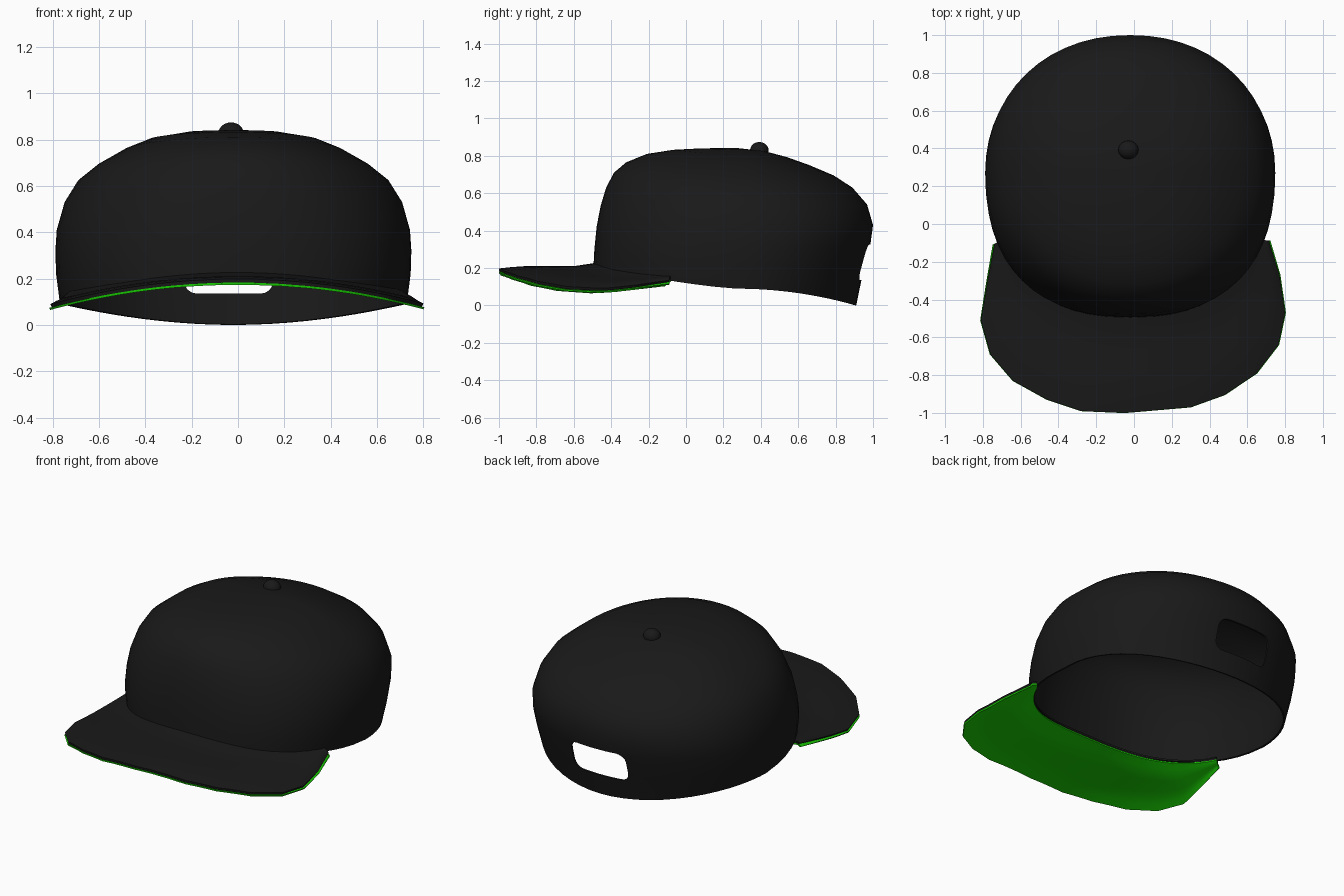
import bpy, bmesh, math

if "Cube" in bpy.data.objects:
    bpy.data.objects.remove(bpy.data.objects["Cube"])


def material(name, rgb):
    m = bpy.data.materials.new(name)
    m.diffuse_color = (*rgb, 1)
    m.use_nodes = True
    m.node_tree.nodes["Principled BSDF"].inputs["Base Color"].default_value = m.diffuse_color
    return m


BLACK = material("black cloth", (0.0098, 0.0098, 0.0098))
GREEN = material("green underside", (0.010, 0.66, 0.001))
CX, CY = -0.02, 0.27          # crown centre


def make(name, bm, mat):
    me = bpy.data.meshes.new(name)
    bm.to_mesh(me)
    bm.free()
    ob = bpy.data.objects.new(name, me)
    bpy.context.collection.objects.link(ob)
    me.materials.append(mat)
    return ob


def finish(ob, angle=40):
    bpy.ops.object.select_all(action='DESELECT')
    ob.select_set(True)
    bpy.context.view_layer.objects.active = ob
    for m in list(ob.modifiers):
        bpy.ops.object.modifier_apply(modifier=m.name)
    bpy.ops.object.shade_smooth_by_angle(angle=math.radians(angle))


def ring_point(a, ax, front, back, nf=2.4, nb=2.2):
    """Rounded outline with its own squareness at the front and back."""
    c, s = math.cos(a), math.sin(a)
    n = nf if s < 0 else nb
    u = math.copysign(abs(c) ** (2 / n), c)
    v = math.copysign(abs(s) ** (2 / n), s)
    return CX + ax * u, CY + v * (back - CY if s > 0 else CY - front), v


# Crown: rings of (half width, front y, back y, front z, side z, back z,
# front squareness, back squareness)
RINGS = [(.748, -.495, .91, .205, .09, 0, 2.4, 1.95),
         (.765, -.49, .945, .3, .22, .17, 2.4, 2.05),
         (.768, -.478, .985, .42, .32, .32, 2.3, 2.1),
         (.762, -.457, 1.0, .53, .41, .43, 2.2, 2.12),
         (.728, -.427, .968, .63, .53, .54, 2.1, 2.08),
         (.672, -.385, .89, .71, .62, .63, 2.05, 2.05),
         (.585, -.32, .79, .765, .69, .695, 2.05, 2.02),
         (.47, -.21, .66, .81, .757, .75, 2, 2),
         (.36, -.07, .54, .832, .803, .793, 2, 2),
         (.19, .08, .42, .84, .834, .825, 2, 2)]
N = 56
bm = bmesh.new()
rows = []
for ax, yf, yb, zf, zs, zb, nf, nb in RINGS:
    row = []
    for i in range(N):
        x, y, v = ring_point(2 * math.pi * i / N, ax, yf, yb, nf, nb)
        w = v * v if v > 0 else abs(v) ** 1.3
        row.append(bm.verts.new((x, y, zs + ((zb if v > 0 else zf) - zs) * w)))
    rows.append(row)
for r0, r1 in zip(rows, rows[1:]):
    for i in range(N):
        j = (i + 1) % N
        bm.faces.new((r0[i], r0[j], r1[j], r1[i]))
apex = bm.verts.new((CX, CY, .842))
for i in range(N):
    bm.faces.new((rows[-1][i], rows[-1][(i + 1) % N], apex))
crown = make("crown", bm, BLACK)
mod = crown.modifiers.new("cloth", 'SOLIDIFY')
mod.thickness, mod.offset = .012, -1

# Rounded opening cut through the back of the crown
bm = bmesh.new()
bmesh.ops.create_cube(bm, size=1)
for v in bm.verts:
    v.co = (-.04 + v.co.x * .385, .9 + v.co.y * .5, .23 + v.co.z * .19)
edges = [e for e in bm.edges if abs(e.verts[0].co.y - e.verts[1].co.y) > .1]
bmesh.ops.bevel(bm, geom=edges, offset=.055, segments=4, affect='EDGES', profile=.5)
cutter = make("opening_cutter", bm, BLACK)
cutter.hide_render = True
mod = crown.modifiers.new("opening", 'BOOLEAN')
mod.operation, mod.object, mod.solver = 'DIFFERENCE', cutter, 'EXACT'
finish(crown)
bpy.data.objects.remove(cutter)

# Brim: black top and green underside, each sheet with half of the edge
OUTER = [(-.74, -.11), (-.775, -.3), (-.81, -.51), (-.76, -.69), (-.64, -.83),
         (-.46, -.93), (-.28, -.99), (-.05, -1.0), (.3, -.97), (.48, -.905),
         (.65, -.79), (.765, -.64), (.80, -.47), (.77, -.27), (.715, -.09)]
SUB, DEPTH = 3, 8


def brim_sheet(name, mat, drop, edge, flip):
    cols = (len(OUTER) - 1) * SUB
    bm = bmesh.new()
    grid = []
    for i in range(cols + 1):
        k = min(i // SUB, len(OUTER) - 2)
        t = i / SUB - k
        ox, oy = (a + (b - a) * t for a, b in zip(OUTER[k], OUTER[k + 1]))
        a = math.radians(204 + 132 * i / cols)
        ix, iy, v = ring_point(a, .733, -.468, .92)
        line = []
        for j in range(DEPTH + 1):
            f = j / DEPTH
            x, y = ix + (ox - ix) * f, iy + (oy - iy) * f
            z = .21 - .165 * x * x + .07 * max(0, y + .4) - drop
            z += .02 * v * v * max(0, 1 - f * 4) - .012 * max(0, f - .8) / .2
            line.append(bm.verts.new((x, y, z)))
        grid.append(line)
    for c0, c1 in zip(grid, grid[1:]):
        for j in range(DEPTH):
            quad = (c0[j], c0[j + 1], c1[j + 1], c1[j])
            bm.faces.new(quad[::-1] if flip else quad)
    ob = make(name, bm, mat)
    mod = ob.modifiers.new("edge", 'SOLIDIFY')
    mod.thickness, mod.offset, mod.use_rim_only = edge, -1, True
    finish(ob)


brim_sheet("brim_top", BLACK, 0, .015, False)
brim_sheet("brim_underside", GREEN, .025, .010, True)

# Button on top
bm = bmesh.new()
bmesh.ops.create_uvsphere(bm, u_segments=16, v_segments=10, radius=1)
for v in bm.verts:
    v.co = (-.03 + v.co.x * .054, .392 + v.co.y * .05, .828 + v.co.z * .046)
finish(make("top_button", bm, BLACK))
